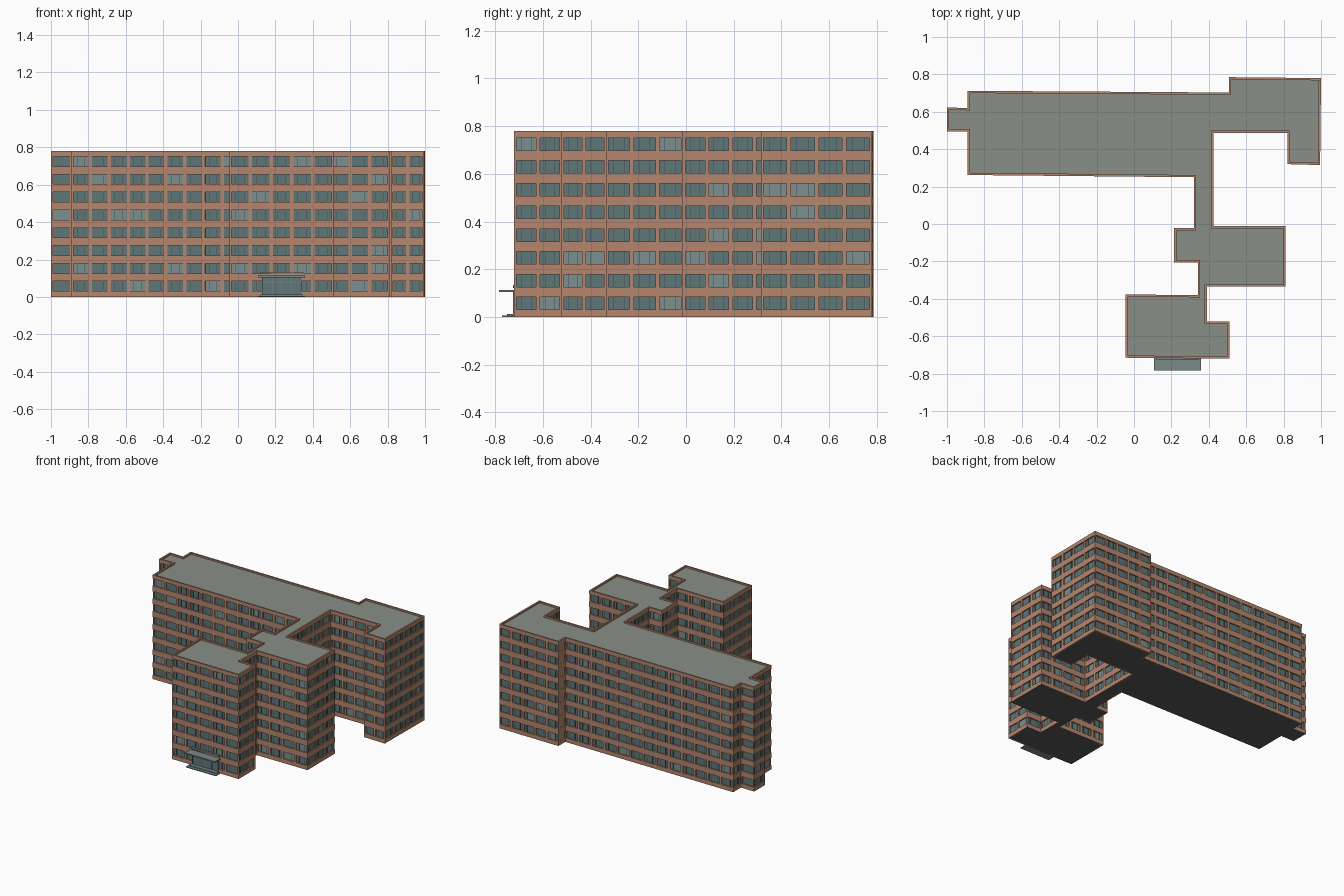
import bpy, bmesh, random
from mathutils import Vector

if "Cube" in bpy.data.objects:
    bpy.data.objects.remove(bpy.data.objects["Cube"])

random.seed(4)
H, FLOORS, RECESS = 0.78, 8, 0.01
PITCH, SILL, WIN = 0.0953, 0.031, 0.053

# Footprint, counter-clockwise from the front-left corner
plan = [Vector(p) for p in [
    (-0.045, -0.715), (0.51, -0.72), (0.51, -0.52), (0.39, -0.52),
    (0.39, -0.335), (0.81, -0.335), (0.81, -0.012), (0.425, -0.012),
    (0.425, 0.487), (0.82, 0.487), (0.82, 0.32), (0.995, 0.315),
    (1.0, 0.78), (0.507, 0.785), (0.507, 0.703), (-0.89, 0.712),
    (-0.89, 0.62), (-1.0, 0.623), (-1.0, 0.495), (-0.89, 0.495),
    (-0.89, 0.262), (0.32, 0.25), (0.32, -0.022), (0.215, -0.022),
    (0.215, -0.205), (0.342, -0.205), (0.342, -0.38), (-0.045, -0.377)]]


def material(name, rgb):
    m = bpy.data.materials.new(name)
    m.diffuse_color = (*rgb, 1)
    m.use_nodes = True
    m.node_tree.nodes["Principled BSDF"].inputs["Base Color"].default_value = m.diffuse_color
    return m


brick = material("brick", (0.46, 0.24, 0.155))
glass = material("glass", (0.115, 0.184, 0.19))
pale = material("pale_glass", (0.2, 0.275, 0.275))
dark = material("dark_frame", (0.06, 0.075, 0.075))
roofing = material("roofing", (0.25, 0.275, 0.245))
stone = material("base_grey", (0.1, 0.1, 0.1))
metal = material("canopy_metal", (0.2, 0.25, 0.25))


def finish(name, bm, mat):
    me = bpy.data.meshes.new(name)
    bm.to_mesh(me)
    bm.free()
    me.materials.append(mat)
    bpy.context.collection.objects.link(bpy.data.objects.new(name, me))


def inset(d):
    """Mitred inward offset of the footprint."""
    out = []
    for i, p in enumerate(plan):
        a = (p - plan[i - 1]).normalized()
        b = (plan[(i + 1) % len(plan)] - p).normalized()
        na, nb = Vector((-a.y, a.x)), Vector((-b.y, b.x))
        out.append(p + (na + nb) * (d / (1 + na.dot(nb))))
    return out


def sweep(bm, profile):
    """Sweep an (inset, z) profile round the whole footprint."""
    rows = [[bm.verts.new((*p, z)) for p in inset(d)] for d, z in profile]
    for r0, r1 in zip(rows, rows[1:]):
        for i in range(len(plan)):
            j = (i + 1) % len(plan)
            bm.faces.new((r0[i], r0[j], r1[j], r1[i]))


def box(bm, p, u, t, d, z):
    """Box along wall direction u; t, d, z are ranges along, inward, up."""
    inn = Vector((-u.y, u.x))
    v = [bm.verts.new((*(p + u * a + inn * b), c)) for c in z for b in d for a in t]
    for f in ((0, 2, 3, 1), (4, 5, 7, 6), (0, 1, 5, 4),
              (1, 3, 7, 5), (3, 2, 6, 7), (2, 0, 4, 6)):
        bm.faces.new([v[k] for k in f])


def cap(name, d, z, mat, flip=False):
    bm = bmesh.new()
    pts = inset(d)
    bm.faces.new([bm.verts.new((*p, z)) for p in (pts[::-1] if flip else pts)])
    finish(name, bm, mat)


# Brick spandrel bands with the roof parapet as the last one
bands = bmesh.new()
for f in range(FLOORS):
    z0 = 0 if f == 0 else (f - 1) * PITCH + SILL + WIN
    z1 = f * PITCH + SILL
    sweep(bands, [(RECESS, z0), (0, z0), (0, z1), (RECESS, z1)])
top = (FLOORS - 1) * PITCH + SILL + WIN
sweep(bands, [(RECESS, top), (0, top), (0, H), (0.012, H), (0.012, H - 0.011)])
finish("brick_bands", bands, brick)
cap("roof", 0.012, H - 0.011, roofing)
cap("underside", 0, 0, stone, True)

# Piers, panes and mullions of every wall
piers, panes, pale_panes, bars = (bmesh.new() for _ in range(4))
for i, p in enumerate(plan):
    q = plan[(i + 1) % len(plan)]
    length, u = (q - p).length, (q - p).normalized()
    if length < 0.086:
        box(piers, p, u, (0, length), (0.001, RECESS), (0.001, H - 0.01))
        continue
    n = max(1, round(length / 0.104))
    bay, half = length / n, 0.009
    for k in range(n + 1):
        c = k * bay
        box(piers, p, u, (max(0, c - half), min(length, c + half)),
            (0.001, RECESS), (0.001, H - 0.01))
    inn = Vector((-u.y, u.x)) * (RECESS - 0.001)
    for k in range(n):
        a, b = k * bay + half, (k + 1) * bay - half
        for f in range(FLOORS):
            z0 = f * PITCH + SILL
            z1 = z0 + WIN
            bm = pale_panes if random.random() < 0.12 else panes
            pa, pb = p + u * a + inn, p + u * b + inn
            bm.faces.new([bm.verts.new(c) for c in
                          ((*pa, z0), (*pb, z0), (*pb, z1), (*pa, z1))])
            for s in (0.25, 0.75):
                c = a + (b - a) * s
                box(bars, p, u, (c - 0.001, c + 0.001), (0.007, RECESS), (z0, z1))
finish("brick_piers", piers, brick)
finish("window_panes", panes, glass)
finish("pale_window_panes", pale_panes, pale)
finish("window_mullions", bars, dark)


# Front entrance: glazed doors, frame, canopy and steps
def block(name, x, y, z, mat):
    bm = bmesh.new()
    box(bm, Vector((0, 0)), Vector((1, 0)), x, y, z)
    finish(name, bm, mat)


block("entrance_glass", (0.13, 0.34), (-0.722, -0.71), (0.01, 0.105), glass)
for k in range(5):
    x = 0.13 + k * 0.0525
    block("entrance_post", (x - 0.0015, x + 0.0015), (-0.725, -0.715), (0.01, 0.105), metal)
block("entrance_rail", (0.13, 0.34), (-0.724, -0.715), (0.077, 0.08), metal)
block("entrance_canopy", (0.108, 0.358), (-0.783, -0.71), (0.105, 0.114), metal)
block("entrance_fascia", (0.12, 0.348), (-0.725, -0.71), (0.122, 0.134), metal)
block("lower_step", (0.108, 0.358), (-0.772, -0.71), (0, 0.006), metal)
block("upper_step", (0.12, 0.346), (-0.75, -0.71), (0.006, 0.012), metal)
